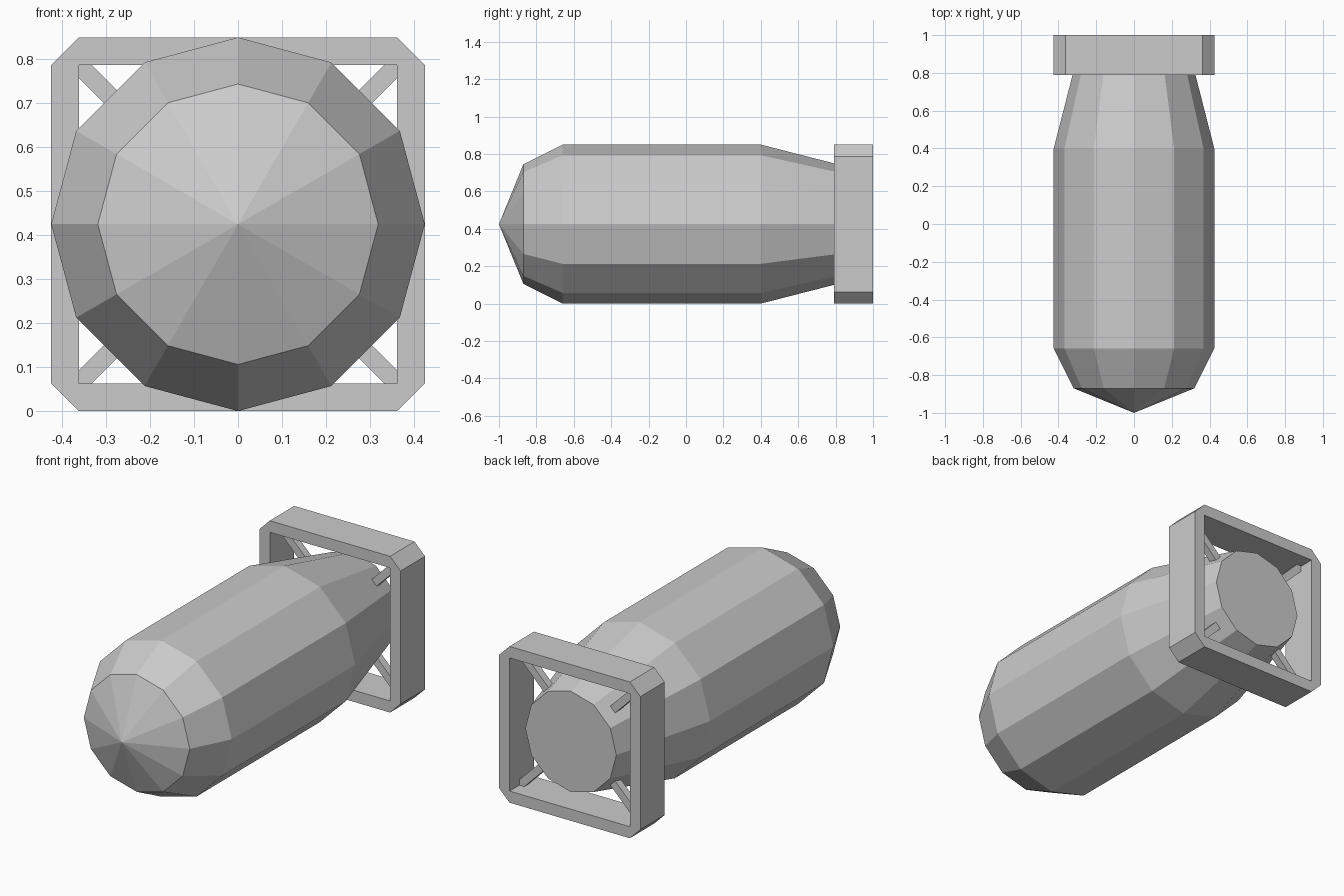
import bpy, bmesh
from math import cos, sin, pi, radians
from mathutils import Matrix

if "Cube" in bpy.data.objects:
    bpy.data.objects.remove(bpy.data.objects["Cube"])

R = 0.425          # body radius, also height of the axis
SIDES = 12


def finish(bm, name):
    bmesh.ops.recalc_face_normals(bm, faces=bm.faces)
    mesh = bpy.data.meshes.new(name)
    bm.to_mesh(mesh)
    bm.free()
    obj = bpy.data.objects.new(name, mesh)
    bpy.context.collection.objects.link(obj)
    return obj


def ring(bm, pts, y):
    return [bm.verts.new((x, y, z + R)) for x, z in pts]


def bridge(bm, a, b):
    n = len(a)
    for i in range(n):
        j = (i + 1) % n
        bm.faces.new((a[i], a[j], b[j], b[i]))


# Faceted body: pointed nose, straight barrel, tapered flat tail
bm = bmesh.new()
tip = bm.verts.new((0, -1, R))
profile = [(-0.87, 0.319), (-0.66, R), (0.4, R), (0.99, 0.274)]
rings = [ring(bm, [(r * cos(2 * pi * i / SIDES), r * sin(2 * pi * i / SIDES))
                   for i in range(SIDES)], y) for y, r in profile]
for i in range(SIDES):
    bm.faces.new((tip, rings[0][i], rings[0][(i + 1) % SIDES]))
for a, b in zip(rings, rings[1:]):
    bridge(bm, a, b)
bm.faces.new(rings[-1])
finish(bm, "body")

# Square tail frame: chamfered outside, square opening (doubled corners)
bm = bmesh.new()
O, I = R, 0.362
outer, inner = [], []
for sx, sz in ((1, 1), (-1, 1), (-1, -1), (1, -1)):
    pair = [(sx * O, sz * I), (sx * I, sz * O)]
    outer += pair if sx * sz > 0 else pair[::-1]
    inner += [(sx * I, sz * I)] * 2
loops = [ring(bm, pts, y) for pts, y in
         ((outer, 0.79), (outer, 1.0), (inner, 1.0), (inner, 0.79))]
for k in range(4):
    bridge(bm, loops[k], loops[(k + 1) % 4])
bmesh.ops.remove_doubles(bm, verts=bm.verts, dist=1e-5)
finish(bm, "tail_frame")

# Four diagonal struts joining the tail to the frame corners
for k in range(4):
    bm = bmesh.new()
    bmesh.ops.create_cube(bm, size=1, matrix=(
        Matrix.Translation((0, 0.895, R)) @ Matrix.Rotation(radians(45 + 90 * k), 4, 'Y')
        @ Matrix.Translation((0.395, 0, 0)) @ Matrix.Diagonal((0.27, 0.042, 0.042, 1))))
    finish(bm, f"tail_strut_{k + 1}")
